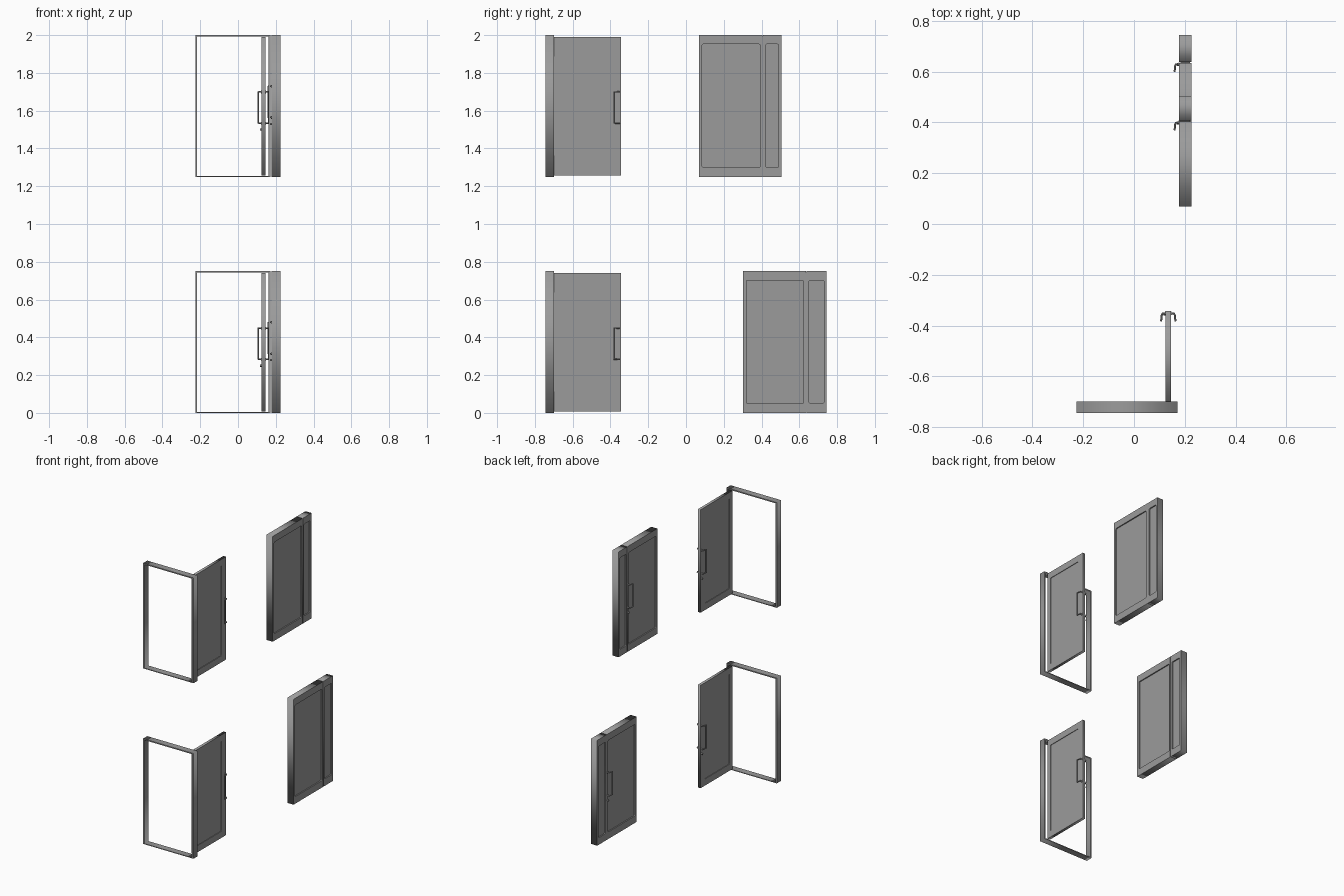
import bpy
import math
from mathutils import Vector

cube = bpy.data.objects.get("Cube")
if cube:
    bpy.data.objects.remove(cube, do_unlink=True)

grey = bpy.data.materials.new("plain_grey")
grey.use_nodes = True
COLOUR = (0.33, 0.33, 0.33, 1)
grey.diffuse_color = COLOUR
grey.node_tree.nodes["Principled BSDF"].inputs["Base Color"].default_value = COLOUR

FACING_Y = (math.pi / 2, 0, 0)            # outline drawn in x and z
FACING_X = (math.pi / 2, 0, math.pi / 2)  # outline drawn in y and z


def finish(obj, name):
    obj.name = name
    obj.data.materials.clear()
    obj.data.materials.append(grey)
    return obj


def box(name, low, high):
    low, high = Vector(low), Vector(high)
    bpy.ops.mesh.primitive_cube_add(size=1, location=(low + high) / 2)
    obj = bpy.context.object
    obj.scale = high - low
    return finish(obj, name)


def curve_to_mesh(name, curve, location=(0, 0, 0), rotation=(0, 0, 0)):
    obj = bpy.data.objects.new(name, curve)
    bpy.context.collection.objects.link(obj)
    obj.location, obj.rotation_euler = location, rotation
    bpy.ops.object.select_all(action='DESELECT')
    obj.select_set(True)
    bpy.context.view_layer.objects.active = obj
    bpy.ops.object.convert(target='MESH')
    return finish(bpy.context.object, name)


def rounded_rect(u0, u1, v0, v1, r):
    if r == 0:
        return [(u0, v0), (u1, v0), (u1, v1), (u0, v1)]
    corners = [(u1 - r, v1 - r), (u0 + r, v1 - r), (u0 + r, v0 + r), (u1 - r, v0 + r)]
    pts = []
    for i, (u, v) in enumerate(corners):
        for k in range(5):
            a = math.pi / 2 * (i + k / 4)
            pts.append((u + r * math.cos(a), v + r * math.sin(a)))
    return pts


def ring(name, outer, inner, radius, depth, location, rotation):
    """Flat frame with a rectangular opening."""
    curve = bpy.data.curves.new(name, 'CURVE')
    curve.dimensions = '2D'
    curve.fill_mode = 'BOTH'
    curve.extrude = depth / 2
    for pts in (rounded_rect(*outer, 0), rounded_rect(*inner, radius)):
        spline = curve.splines.new('POLY')
        spline.points.add(len(pts) - 1)
        for p, (u, v) in zip(spline.points, pts):
            p.co = (u, v, 0, 1)
        spline.use_cyclic_u = True
    return curve_to_mesh(name, curve, location, rotation)


def leaf(name, x, y, z, panel_y, panel_z, recess):
    """Door leaf: surround plus a panel set back on both faces."""
    ring(name + "_surround", (*y, *z), (*panel_y, *panel_z), 0.007,
         x[1] - x[0], ((x[0] + x[1]) / 2, 0, 0), FACING_X)
    e = 0.002
    box(name + "_panel", (x[0] + recess, panel_y[0] - e, panel_z[0] - e),
        (x[1] - recess, panel_y[1] + e, panel_z[1] + e))


def disc(name, x, y, z, radius, depth):
    bpy.ops.mesh.primitive_cylinder_add(vertices=16, radius=radius, depth=depth,
                                        location=(x, y, z), rotation=(0, math.pi / 2, 0))
    obj = finish(bpy.context.object, name)
    bpy.ops.object.shade_smooth_by_angle()
    return obj


def pull_handle(name, x, side, y, z0, z1):
    """Cranked pull bar standing off the door face toward side."""
    half = [(0, 0), (0.013, -0.001), (0.016, -0.008), (0.018, -0.029)]
    pts = [(x + side * o, y + d, z0) for o, d in half]
    pts += [(px, py, z1) for px, py, _ in reversed(pts)]
    curve = bpy.data.curves.new(name, 'CURVE')
    curve.dimensions = '3D'
    curve.bevel_depth = 0.004
    curve.bevel_resolution = 2
    curve.use_fill_caps = True
    spline = curve.splines.new('POLY')
    spline.points.add(len(pts) - 1)
    for p, co in zip(spline.points, pts):
        p.co = (*co, 1)
    curve_to_mesh(name, curve)
    bpy.ops.object.shade_smooth_by_angle()
    for z in (z0, z1):
        disc(name + "_rose", x + side * 0.001, y, z, 0.007, 0.004)


def open_door(name, base):
    # Thin door frame around an open doorway
    ring(name + "_frame", (-0.226, 0.171, base, base + 0.75),
         (-0.217, 0.161, base + 0.005, base + 0.742), 0, 0.046,
         (0, -0.722, 0), FACING_Y)
    # Leaf swung back at a right angle
    leaf(name + "_leaf", (0.125, 0.145), (-0.7, -0.343), (base + 0.008, base + 0.741),
         (-0.67, -0.39), (base + 0.055, base + 0.695), 0.004)
    for label, x, side in (("right", 0.125, -1), ("left", 0.145, 1)):
        pull_handle(f"{name}_{label}_handle", x, side, -0.352, base + 0.284, base + 0.449)
    disc(name + "_lock", 0.121, -0.354, base + 0.25, 0.006, 0.01)


def closed_door(name, base, start, seam, end):
    # Wide leaf and narrow side leaf, meeting at a fine seam
    x, z = (0.178, 0.226), (base, base + 0.75)
    panel_z = (base + 0.05, base + 0.702)
    leaf(name + "_wide_leaf", x, (start, seam - 0.0015), z,
         (start + 0.017, seam - 0.014), panel_z, 0.008)
    leaf(name + "_narrow_leaf", x, (seam + 0.0015, end), z,
         (seam + 0.016, end - 0.015), panel_z, 0.008)
    box(name + "_seam_strip", (x[0] + 0.006, seam - 0.003, base + 0.002),
        (x[1] - 0.006, seam + 0.003, base + 0.744))
    pull_handle(name + "_handle", x[0], -1, seam - 0.006, base + 0.314, base + 0.479)
    disc(name + "_lock", x[0] - 0.004, seam - 0.008, base + 0.28, 0.006, 0.01)


open_door("lower_open_door", 0)
open_door("upper_open_door", 1.25)
closed_door("lower_closed_door", 0, 0.302, 0.636, 0.745)
closed_door("upper_closed_door", 1.25, 0.068, 0.406, 0.505)
